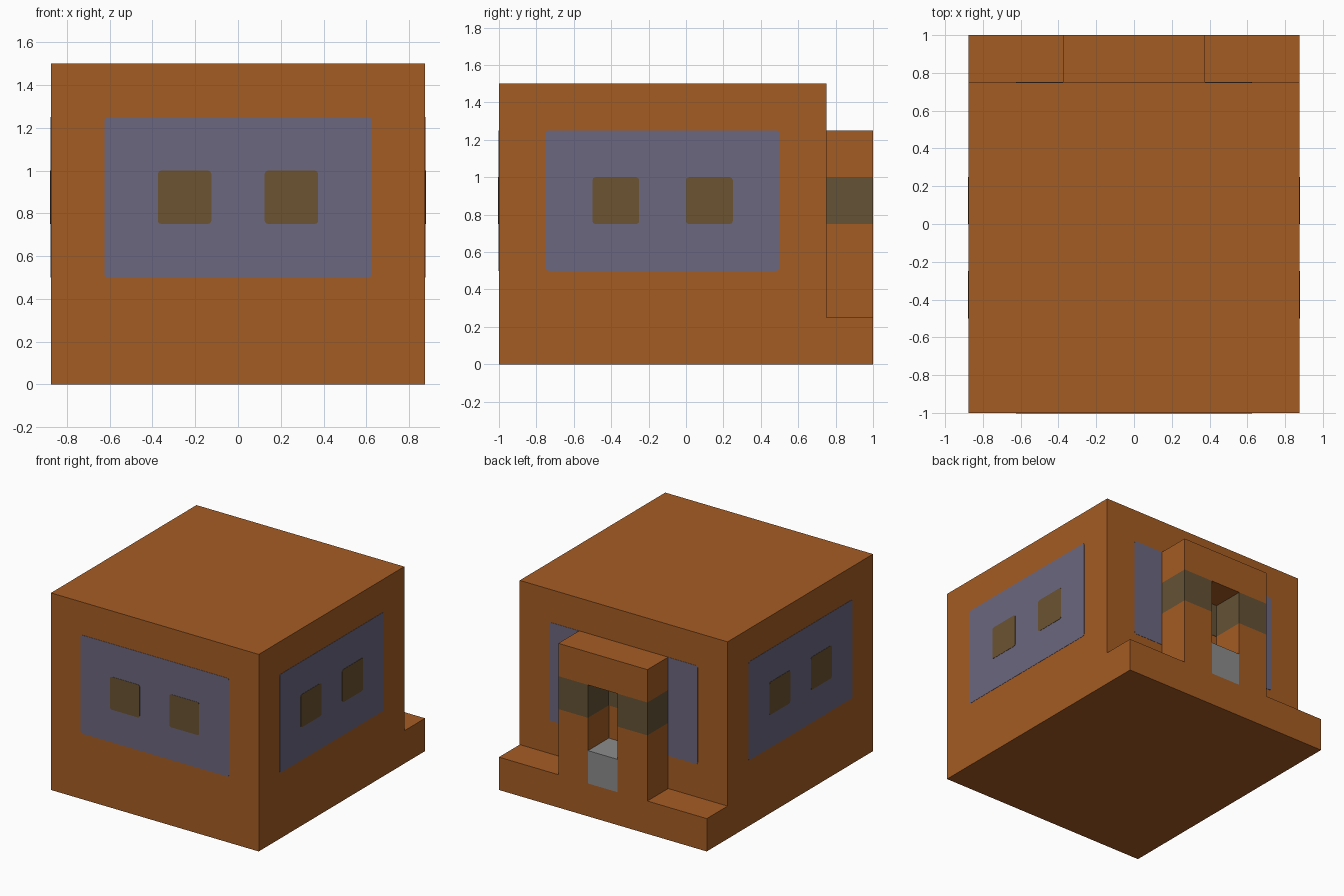
import bpy, bmesh
from math import pi
from mathutils import Matrix, Vector

cube = bpy.data.objects.get("Cube")
if cube:
    bpy.data.objects.remove(cube)


def material(name, *rgb):
    """Flat material from 0-255 display values, stored as linear."""
    colour = [((c / 255 + 0.055) / 1.055) ** 2.4 for c in rgb] + [1]
    mat = bpy.data.materials.new(name)
    mat.use_nodes = True
    mat.diffuse_color = colour
    bsdf = next(n for n in mat.node_tree.nodes if n.type == 'BSDF_PRINCIPLED')
    bsdf.inputs["Base Color"].default_value = colour
    return mat


clay = material("orange_clay", 165, 92, 35)
slate = material("slate_blue", 108, 103, 128)
amber = material("dark_amber", 107, 83, 50)
olive = material("olive_band", 100, 82, 54)
grey = material("stone_grey", 140, 140, 140)


def finish(name, bm, *mats):
    bmesh.ops.recalc_face_normals(bm, faces=bm.faces)
    mesh = bpy.data.meshes.new(name)
    bm.to_mesh(mesh)
    bm.free()
    for m in mats:
        mesh.materials.append(m)
    obj = bpy.data.objects.new(name, mesh)
    bpy.context.collection.objects.link(obj)
    return obj


def prism(points, along):
    """Polygon extruded by a vector."""
    bm = bmesh.new()
    face = bm.faces.new([bm.verts.new(p) for p in points])
    new = bmesh.ops.extrude_face_region(bm, geom=[face])["geom"]
    verts = [v for v in new if isinstance(v, bmesh.types.BMVert)]
    bmesh.ops.translate(bm, verts=verts, vec=along)
    return bm


def plate(name, u0, u1, z0, z1, wall, angle, mat, proud, radius=0.015):
    """Thin rounded plate on a wall; wall is its distance from the centre."""
    bm = bmesh.new()
    bmesh.ops.create_cube(bm, size=1)
    bmesh.ops.scale(bm, verts=bm.verts, vec=(u1 - u0, 2 * proud, z1 - z0))
    if radius:
        edges = [e for e in bm.edges
                 if abs(e.verts[0].co.y - e.verts[1].co.y) > proud]
        bmesh.ops.bevel(bm, geom=edges, offset=radius, segments=2,
                        profile=0.5, affect='EDGES')
    move = Matrix.Translation(((u0 + u1) / 2, -wall, (z0 + z1) / 2))
    bmesh.ops.transform(bm, verts=bm.verts,
                        matrix=Matrix.Rotation(angle, 4, 'Z') @ move)
    return finish(name, bm, mat)


# Main block with the low ledge along the back
W = 0.875
side = [(-1, 0), (1, 0), (1, 0.25), (0.75, 0.25), (0.75, 1.5), (-1, 1.5)]
finish("body", prism([(-W, y, z) for y, z in side], (2 * W, 0, 0)), clay)

# Doorway arch, with a band painted between two heights
arch = [(-0.375, 0.25), (-0.125, 0.25), (-0.125, 1), (0.125, 1),
        (0.125, 0.25), (0.375, 0.25), (0.375, 1.25), (-0.375, 1.25)]
bm = prism([(x, 0.75, z) for x, z in arch], (0, 0.25, 0))
for height in (0.75, 1.0):
    bmesh.ops.bisect_plane(bm, geom=bm.verts[:] + bm.edges[:] + bm.faces[:],
                           plane_co=(0, 0, height), plane_no=(0, 0, 1))
for f in bm.faces:
    z = f.calc_center_median().z
    f.material_index = int(0.76 < z < 0.99)
finish("doorway_arch", bm, clay, olive)

# Stone step filling the bottom of the doorway
step = [(-0.125, 0.25), (0.125, 0.25), (0.125, 0.5), (-0.125, 0.5)]
finish("door_step", prism([(x, 0.75, z) for x, z in step], (0, 0.25, 0)), grey)
plate("doorway_inner_band", -0.125, 0.125, 0.75, 1, 0.75, pi, olive, 0.003, 0)

# Window panels on the front and both sides: wall distance, angle, centre, half width
walls = [("front", 1, 0, 0, 0.625),
         ("left", W, pi / 2, -0.125, 0.625),
         ("right", W, -pi / 2, 0.125, 0.625)]
for name, wall, angle, mid, half in walls:
    plate(name + "_panel", mid - half, mid + half, 0.5, 1.25,
          wall, angle, slate, 0.002)
    for i, c in enumerate((-0.25, 0.25)):
        plate(f"{name}_window_{i + 1}", mid + c - 0.125, mid + c + 0.125,
              0.75, 1, wall, angle, amber, 0.004)

# Back panels on either side of the doorway
for name, u0, u1 in (("left", -0.625, -0.3), ("right", 0.3, 0.625)):
    plate("back_panel_" + name, u0, u1, 0.5, 1.25, 0.75, pi, slate, 0.002)
